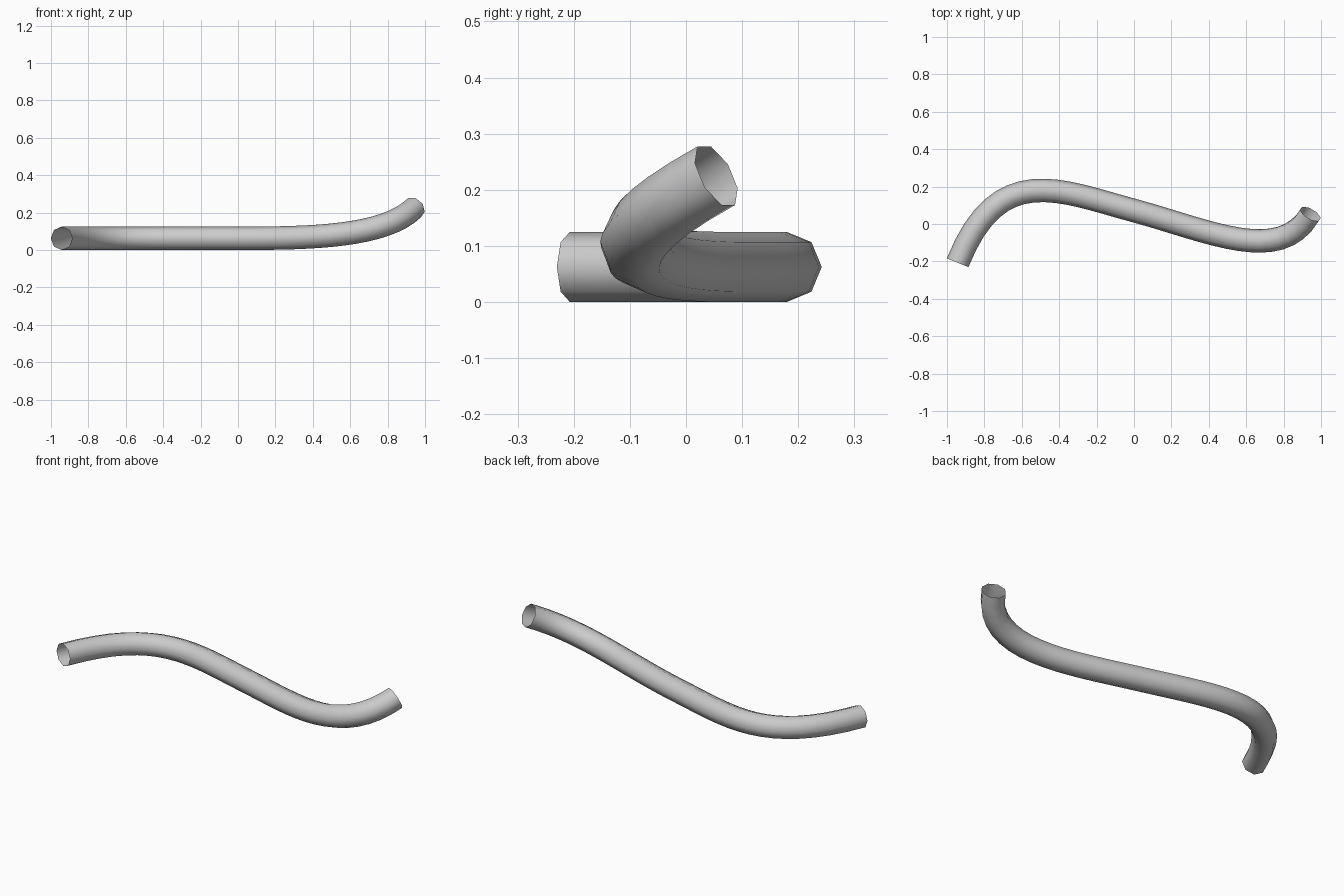
import bpy

if "Cube" in bpy.data.objects:
    bpy.data.objects.remove(bpy.data.objects["Cube"])

# Path knots: position, left handle, right handle
knots = [
    ((-0.943, -0.207, 0.0625), (-1.16, -0.75, 0.0625), (-0.725, 0.338, 0.0625)),
    ((0.0, 0.072, 0.0625), (-0.4, 0.18, 0.0625), (0.4, -0.036, 0.0625)),
    ((0.943, 0.054, 0.225), (0.782, -0.223, 0.071), (1.1, 0.33, 0.38)),
]

# Open-ended eight-sided tube swept along the path
curve = bpy.data.curves.new("bent_tube", "CURVE")
curve.dimensions = "3D"
curve.resolution_u = 16
curve.bevel_depth = 0.0625
curve.bevel_resolution = 2
curve.use_fill_caps = False
spline = curve.splines.new("BEZIER")
spline.bezier_points.add(len(knots) - 1)
for point, (co, left, right) in zip(spline.bezier_points, knots):
    point.handle_left_type = point.handle_right_type = "FREE"
    point.co, point.handle_left, point.handle_right = co, left, right
spline.use_smooth = True

tube = bpy.data.objects.new("bent_tube", curve)
bpy.context.collection.objects.link(tube)

# Turn the sweep into a smooth-shaded mesh
bpy.context.view_layer.objects.active = tube
tube.select_set(True)
bpy.ops.object.convert(target="MESH")
bpy.ops.object.shade_smooth()
